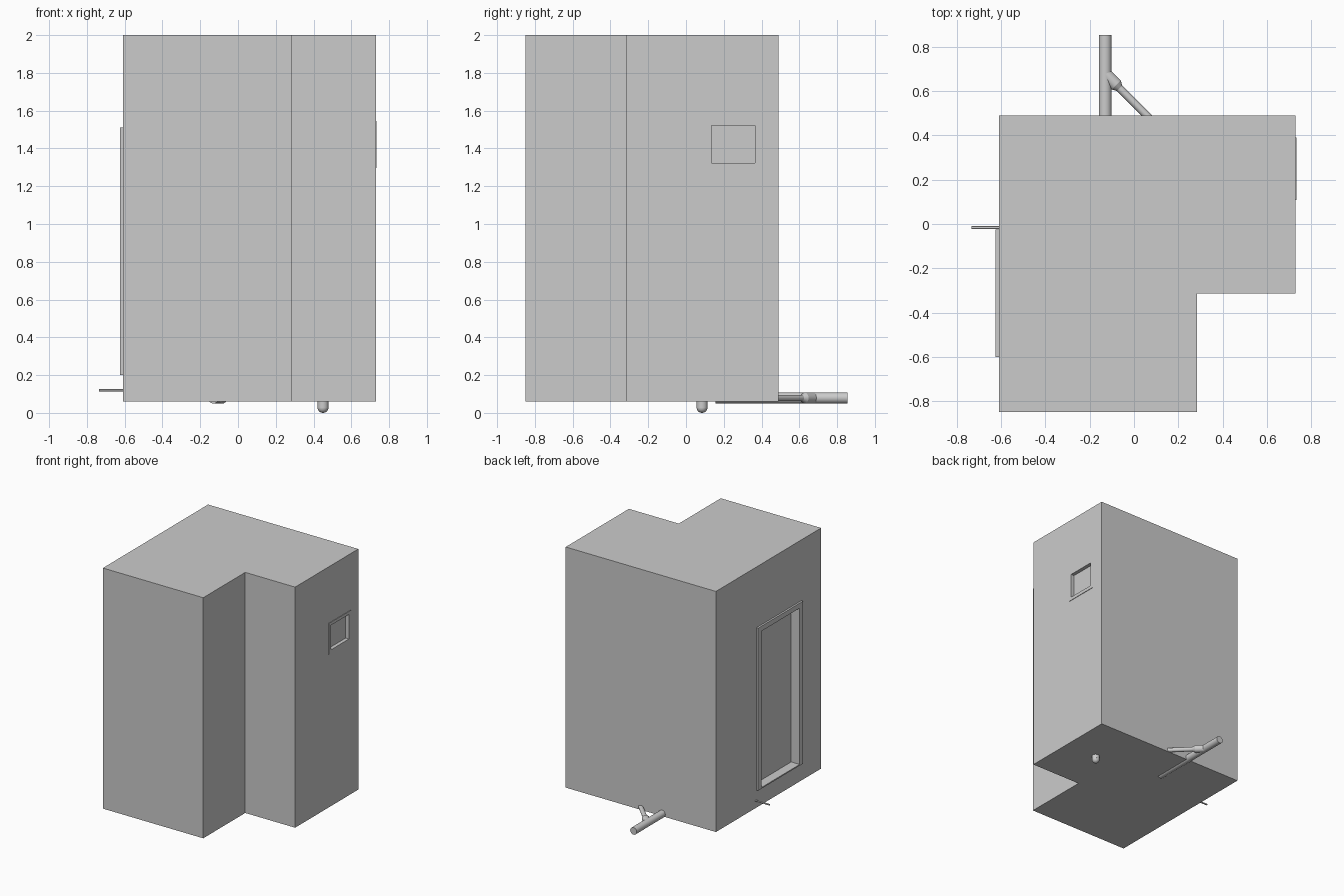
import bpy, bmesh
from mathutils import Vector

if "Cube" in bpy.data.objects:
    bpy.data.objects.remove(bpy.data.objects["Cube"])


def mesh_object(name, bm):
    bmesh.ops.recalc_face_normals(bm, faces=bm.faces[:])
    me = bpy.data.meshes.new(name)
    bm.to_mesh(me)
    bm.free()
    ob = bpy.data.objects.new(name, me)
    bpy.context.collection.objects.link(ob)
    return ob


def box(name, lo, hi):
    bm = bmesh.new()
    bmesh.ops.create_cube(bm, size=1)
    for v in bm.verts:
        v.co = [(a + b) / 2 + c * (b - a) for a, b, c in zip(lo, hi, v.co)]
    return mesh_object(name, bm)


def smooth(ob):
    for o in bpy.context.selected_objects:
        o.select_set(False)
    ob.select_set(True)
    bpy.context.view_layer.objects.active = ob
    bpy.ops.object.shade_smooth_by_angle()


def pipe(name, a, b, r1, r2=None, sides=32):
    a, b = Vector(a), Vector(b)
    bm = bmesh.new()
    bmesh.ops.create_cone(bm, cap_ends=True, segments=sides, radius1=r1,
                          radius2=r1 if r2 is None else r2, depth=(b - a).length)
    ob = mesh_object(name, bm)
    ob.location = (a + b) / 2
    ob.rotation_euler = (b - a).to_track_quat('Z', 'Y').to_euler()
    smooth(ob)
    return ob


def cut(ob, cutter):
    m = ob.modifiers.new("opening", 'BOOLEAN')
    m.operation = 'DIFFERENCE'
    m.solver = 'EXACT'
    m.object = cutter
    cutter.hide_render = True
    cutter.display_type = 'WIRE'


# L-shaped cabin body
bm = bmesh.new()
plan = [(-.61, -.85), (.285, -.85), (.285, -.315), (.73, -.315), (.73, .49), (-.61, .49)]
face = bm.faces.new([bm.verts.new((x, y, .06)) for x, y in plan])
ext = bmesh.ops.extrude_face_region(bm, geom=[face])
bmesh.ops.translate(bm, vec=(0, 0, 1.94),
                    verts=[g for g in ext["geom"] if isinstance(g, bmesh.types.BMVert)])
body = mesh_object("cabin_body", bm)

# recessed doorway with three-sided frame
door_cut = box("door_cutter", (-.7, -.555, .21), (-.55, -.07, 1.47))
door_frame = box("door_frame", (-.625, -.6, .2), (-.605, -.025, 1.51))

# window with thin frame
window_cut = box("window_cutter", (.705, .135, 1.323), (.8, .365, 1.521))
window_frame = box("window_frame", (.72, .108, 1.296), (.734, .39, 1.545))

for ob, c in ((body, door_cut), (body, window_cut),
              (door_frame, door_cut), (window_frame, window_cut)):
    cut(ob, c)

# main waste pipe with angled branch and reducer collar
z = .079
pipe("waste_pipe", (-.13, .155, z), (-.13, .855, z), .029)
pipe("branch_collar", (-.13, .678, z), (-.08, .628, z), .029)
pipe("branch_reducer", (-.08, .628, z), (-.065, .613, z), .029, .017)
pipe("branch_pipe", (-.075, .623, z), (.09, .458, z), .017)

# thin supply pipe by the door
pipe("supply_pipe", (-.735, -.016, .12), (-.58, -.016, .12), .006, sides=16)

# rounded floor drain trap
pipe("drain_trap_neck", (.45, .085, .03), (.45, .085, .075), .029)
bm = bmesh.new()
bmesh.ops.create_uvsphere(bm, u_segments=32, v_segments=16, radius=.029)
trap = mesh_object("drain_trap_bowl", bm)
trap.location = (.45, .085, .029)
smooth(trap)
